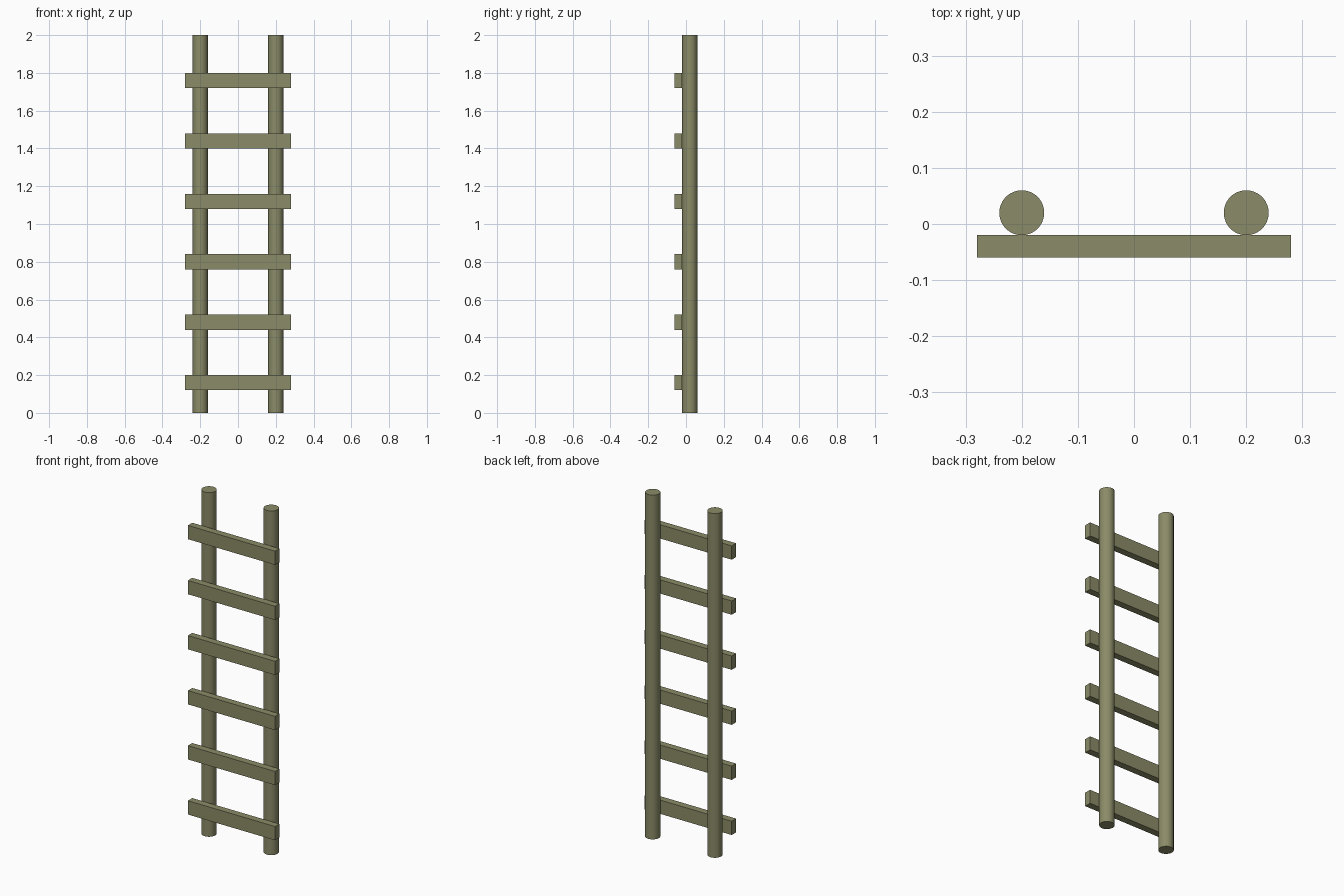
import bpy
import math

cube = bpy.data.objects.get("Cube")
if cube:
    bpy.data.objects.remove(cube, do_unlink=True)

# Weathered wood colour
wood = bpy.data.materials.new("olive_wood")
wood.use_nodes = True
colour = (0.26, 0.26, 0.14, 1)
wood.diffuse_color = colour
bsdf = next(n for n in wood.node_tree.nodes if n.type == "BSDF_PRINCIPLED")
bsdf.inputs["Base Color"].default_value = colour
bsdf.inputs["Roughness"].default_value = 0.8


def finish(name):
    obj = bpy.context.object
    obj.name = obj.data.name = name
    obj.data.materials.append(wood)
    return obj


# Round side poles
for side, x in (("left", 0.2), ("right", -0.2)):
    bpy.ops.mesh.primitive_cylinder_add(vertices=48, radius=0.04, depth=2,
                                        location=(x, 0.02, 1))
    finish(side + "_pole")
    bpy.ops.object.shade_smooth_by_angle(angle=math.radians(30))

# Flat rungs fixed to the front of the poles
for i in range(6):
    bpy.ops.mesh.primitive_cube_add(size=1, location=(0, -0.04, 0.16 + 0.32 * i))
    rung = finish(f"rung_{i + 1}")
    rung.scale = (0.56, 0.04, 0.08)
    bpy.ops.object.transform_apply(location=False, rotation=False, scale=True)
